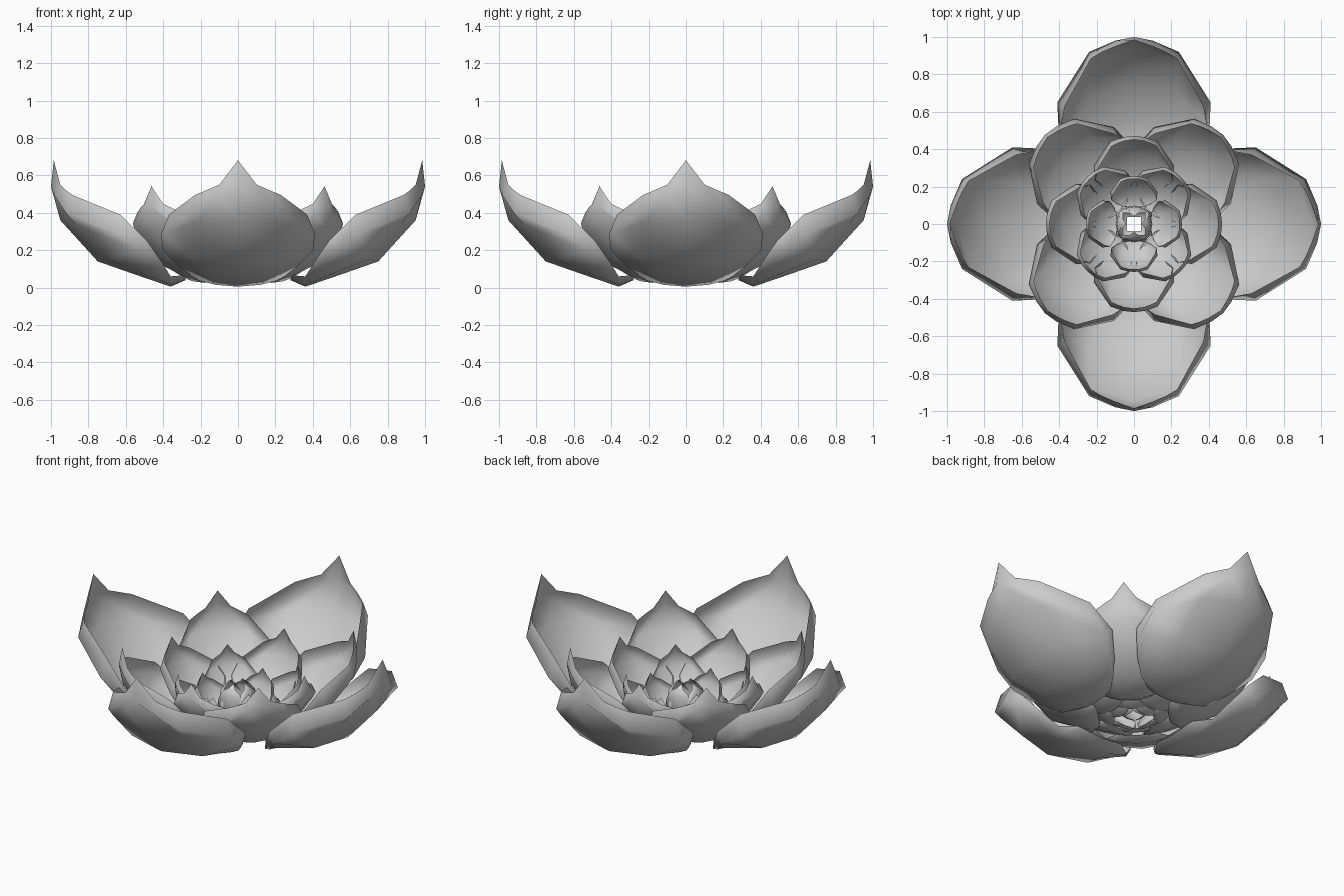
import bpy, bmesh
from math import radians, sin, cos

if "Cube" in bpy.data.objects:
    bpy.data.objects.remove(bpy.data.objects["Cube"])

# Half petal: rows from base to tip, each row runs midline -> rim as (radius, width, height)
PETAL = [
    [(.28, 0, .04), (.28, .07, .045), (.285, .13, .055), (.30, .16, .065)],
    [(.36, 0, .005), (.355, .12, .015), (.355, .20, .035), (.36, .25, .06)],
    [(.55, 0, .07), (.52, .18, .08), (.45, .32, .115), (.41, .32, .14)],
    [(.75, 0, .14), (.69, .24, .15), (.54, .405, .20), (.49, .395, .255)],
    [(.95, 0, .36), (.87, .24, .34), (.65, .41, .29), (.63, .37, .39)],
    [(1.0, 0, .54), (.98, .10, .49), (.92, .24, .40), (.885, .23, .495)],
    [(.985, 0, .68), (.95, .10, .55), (.92, .17, .52), (.885, .23, .495)],
]


def petal(name, scale, lift, turn):
    """Mirrored petal, scaled, tilted up by lift and turned about z."""
    bm = bmesh.new()
    c, s = cos(radians(lift)), sin(radians(lift))
    for side in (1, -1):
        grid = [[bm.verts.new((scale * (r * c - z * s), side * scale * w,
                               scale * (r * s + z * c))) for r, w, z in row]
                for row in PETAL]
        for a, b in zip(grid, grid[1:]):
            for i in range(3):
                f = [a[i], a[i + 1], b[i + 1], b[i]]
                bm.faces.new(f[::-1] if side == 1 else f)
    bmesh.ops.remove_doubles(bm, verts=bm.verts, dist=1e-5)
    mesh = bpy.data.meshes.new(name)
    bm.to_mesh(mesh)
    bm.free()
    for p in mesh.polygons:
        p.use_smooth = True
    ob = bpy.data.objects.new(name, mesh)
    bpy.context.collection.objects.link(ob)
    ob.rotation_euler.z = radians(turn)


# Rings of four petals: name, scale, upward tilt, starting angle
RINGS = [("outer_petal", 1, 0, 0), ("second_petal", .71, 5, 45),
         ("third_petal", .525, 9.5, 0), ("fourth_petal", .41, 12, 45),
         ("inner_petal", .305, 14, 0), ("bud_petal", .24, 47, 0)]
for name, scale, lift, start in RINGS:
    for k in range(4):
        petal(f"{name}_{k + 1}", scale, lift, start + 90 * k)
